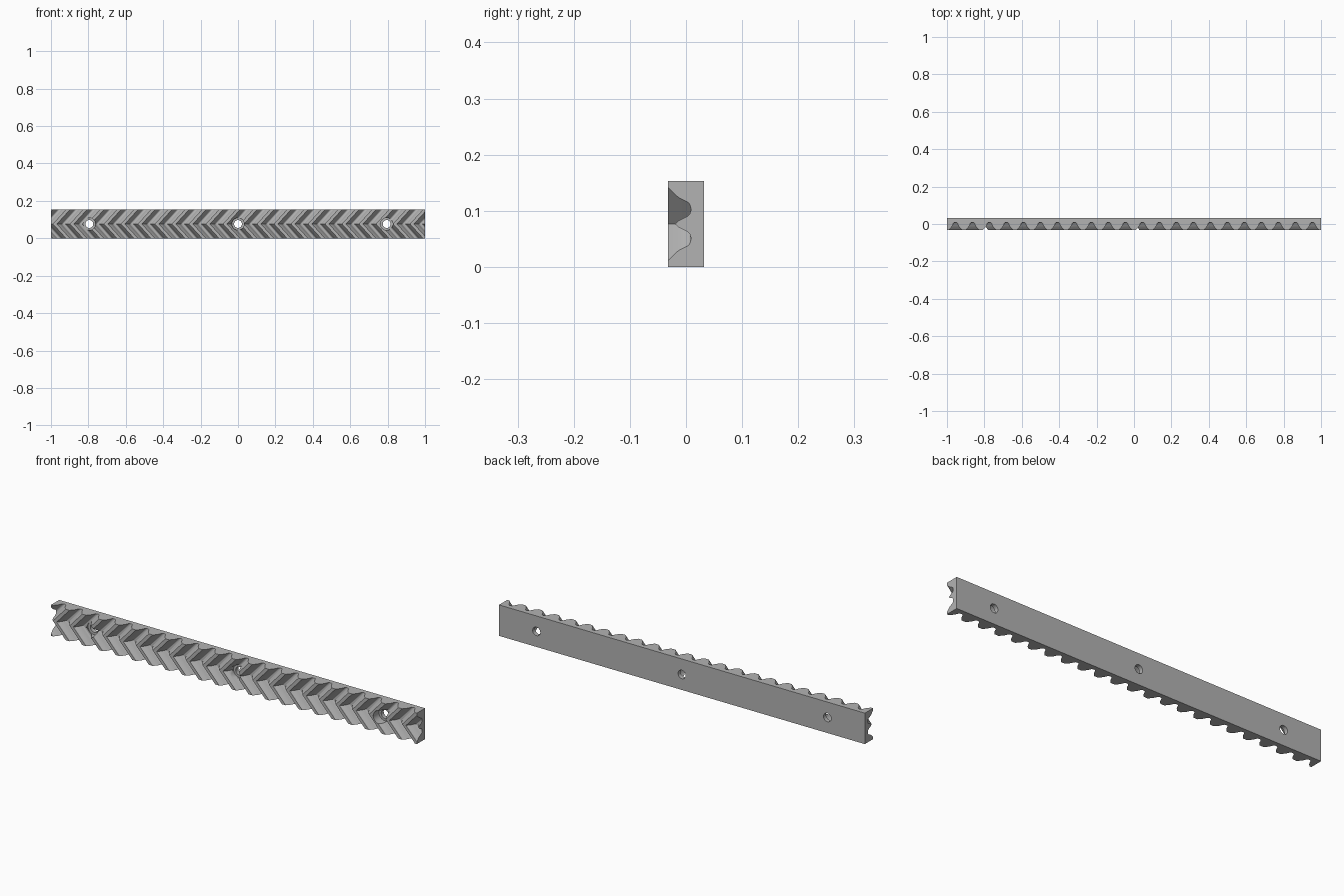
import bpy, bmesh, math
from mathutils import Vector, Matrix

if "Cube" in bpy.data.objects:
    bpy.data.objects.remove(bpy.data.objects["Cube"])

TEETH = 22
PITCH = 2 / TEETH
HEIGHT = 0.153
BACK, TIP = 0.032, -0.032
SLANT = 0.91          # sideways run per unit of height
HOLES = (-0.795, 0, 0.795)

steel = bpy.data.materials.new("grey steel")
steel.use_nodes = True
colour = (0.45, 0.45, 0.45, 1)
steel.diffuse_color = colour
steel.node_tree.nodes["Principled BSDF"].inputs["Base Color"].default_value = colour

# Half of one gap between teeth: offset from the gap centre, depth
half_gap = [(0, .009), (.005, .008), (.009, .006), (.012, .002), (.0145, -.004),
            (.0185, -.0125), (.0245, -.0205), (.035, TIP)]
gap = [(-u, y) for u, y in reversed(half_gap[1:])] + half_gap

# Rack outline with spare teeth past both ends
outline = []
for k in range(-2, TEETH + 3):
    centre = -1 + (k + 0.5) * PITCH
    outline += [(centre + u, y) for u, y in gap]
outline += [(outline[-1][0], BACK), (outline[0][0], BACK)]

# Loft the outline through bottom, middle and top to make the chevron
bm = bmesh.new()
rings = []
for z in (0, HEIGHT / 2, HEIGHT):
    shift = SLANT * (abs(z - HEIGHT / 2) - HEIGHT / 2)
    rings.append([bm.verts.new((x + shift, y, z)) for x, y in outline])
n = len(outline)
for low, high in zip(rings, rings[1:]):
    for i in range(n):
        j = (i + 1) % n
        bm.faces.new((low[i], low[j], high[j], high[i]))
bm.faces.new(rings[0][::-1])
bm.faces.new(rings[-1])

# Trim both ends square and cap them
for side in (-1, 1):
    bmesh.ops.bisect_plane(bm, geom=bm.verts[:] + bm.edges[:] + bm.faces[:],
                           plane_co=(side, 0, 0), plane_no=(side, 0, 0), clear_outer=True)
    bmesh.ops.holes_fill(bm, edges=[e for e in bm.edges if e.is_boundary], sides=0)
bmesh.ops.recalc_face_normals(bm, faces=bm.faces)
mesh = bpy.data.meshes.new("herringbone_rack")
bm.to_mesh(mesh)
bm.free()
mesh.materials.append(steel)
rack = bpy.data.objects.new("herringbone_rack", mesh)
bpy.context.collection.objects.link(rack)


def cutter(name, radius, y0, y1):
    """Three cylinders along y, one at each screw hole."""
    cut = bmesh.new()
    for x in HOLES:
        place = Matrix.Translation(Vector((x, (y0 + y1) / 2, HEIGHT / 2)))
        bmesh.ops.create_cone(cut, cap_ends=True, segments=32, radius1=radius,
                              radius2=radius, depth=y1 - y0,
                              matrix=place @ Matrix.Rotation(math.pi / 2, 4, 'X'))
    data = bpy.data.meshes.new(name)
    cut.to_mesh(data)
    cut.free()
    data.materials.append(steel)
    obj = bpy.data.objects.new(name, data)
    bpy.context.collection.objects.link(obj)
    obj.hide_render = True
    return obj


# Screw holes with counterbores
bpy.context.view_layer.objects.active = rack
rack.select_set(True)
for tool in (cutter("screw_hole_cutter", 0.021, -0.1, 0.1),
             cutter("counterbore_cutter", 0.033, -0.1, 0.012)):
    mod = rack.modifiers.new("holes", 'BOOLEAN')
    mod.operation = 'DIFFERENCE'
    mod.solver = 'EXACT'
    mod.object = tool
    bpy.ops.object.modifier_apply(modifier=mod.name)
    bpy.data.objects.remove(tool)

bpy.ops.object.shade_smooth_by_angle(angle=math.radians(35))
